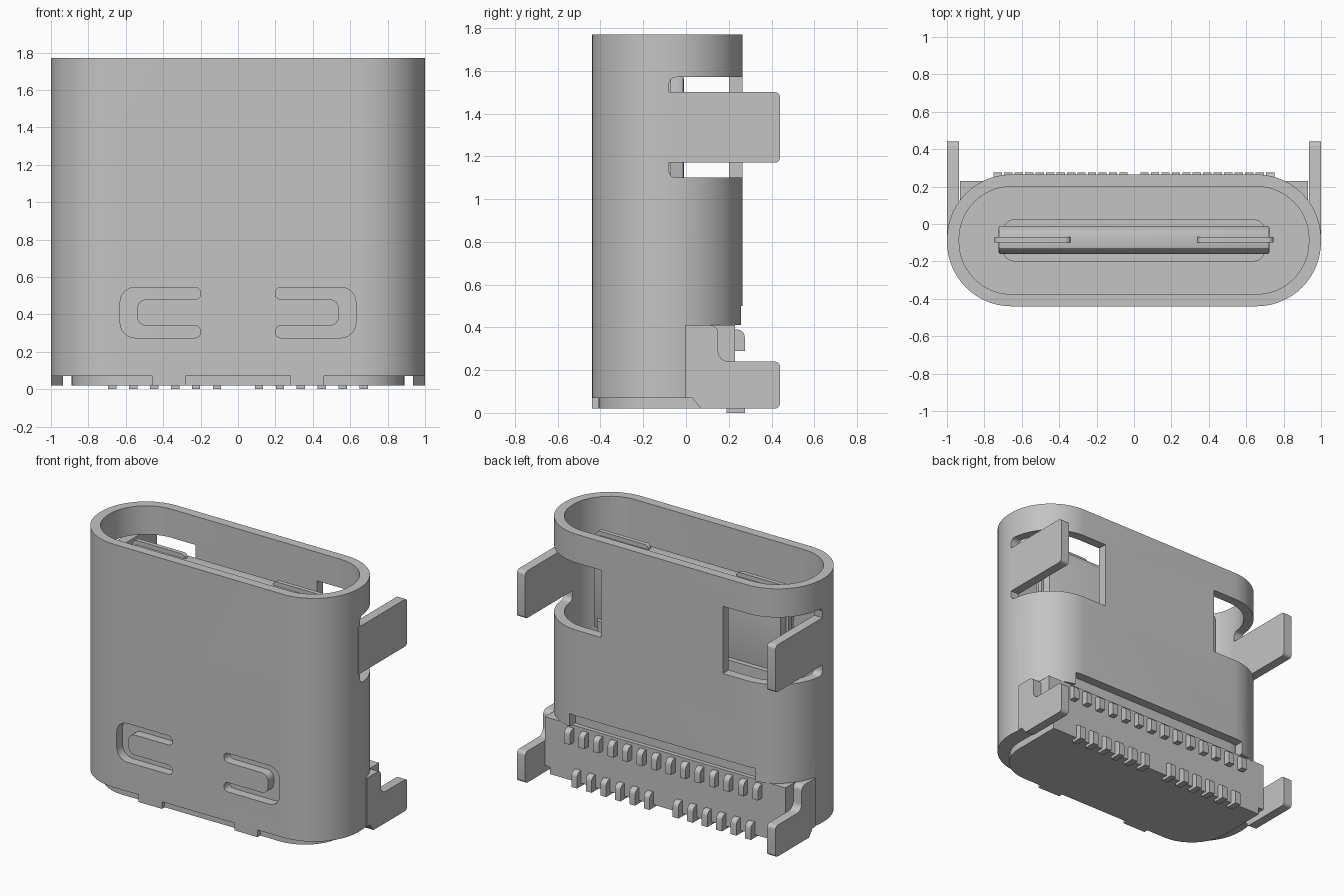
import bpy, bmesh, math
from mathutils import Vector

if "Cube" in bpy.data.objects:
    bpy.data.objects.remove(bpy.data.objects["Cube"], do_unlink=True)

metal = bpy.data.materials.new("plain grey")
metal.use_nodes = True
GREY = (0.55, 0.55, 0.55, 1)
metal.diffuse_color = GREY
metal.node_tree.nodes["Principled BSDF"].inputs["Base Color"].default_value = GREY
parts = []


def fillet(corners, n=6):
    """Outline from (a, b, radius) corners, rounding each one."""
    out = []
    for i, (a, b, r) in enumerate(corners):
        p = Vector((a, b))
        u = (Vector(corners[i - 1][:2]) - p).normalized()
        v = (Vector(corners[(i + 1) % len(corners)][:2]) - p).normalized()
        if r <= 0:
            out.append(p)
            continue
        half = u.angle(v) / 2
        c = p + (u + v).normalized() * (r / math.sin(half))
        t = r / math.tan(half)
        s, e = p + u * t - c, p + v * t - c
        sweep = s.angle_signed(e)
        a0 = math.atan2(s.y, s.x)
        for k in range(n + 1):
            ang = a0 - sweep * k / n
            out.append(c + Vector((math.cos(ang), math.sin(ang))) * r)
    return out


def rect(a0, a1, b0, b1, r=0, n=6):
    return fillet([(a0, b0, r), (a1, b0, r), (a1, b1, r), (a0, b1, r)], n)


def prism(name, pts, axis, lo, hi, bevel=0, keep=True):
    """Extrude an outline along an axis."""
    place = {"x": lambda p, h: (h, p[0], p[1]),
             "y": lambda p, h: (p[0], h, p[1]),
             "z": lambda p, h: (p[0], p[1], h)}[axis]
    bm = bmesh.new()
    low = [bm.verts.new(place(p, lo)) for p in pts]
    top = [bm.verts.new(place(p, hi)) for p in pts]
    bm.faces.new(low)
    bm.faces.new(top)
    for i in range(len(pts)):
        j = (i + 1) % len(pts)
        bm.faces.new((low[i], low[j], top[j], top[i]))
    bmesh.ops.recalc_face_normals(bm, faces=bm.faces)
    if bevel:
        bmesh.ops.bevel(bm, geom=bm.edges[:], offset=bevel, segments=2,
                        profile=0.5, affect="EDGES")
    me = bpy.data.meshes.new(name)
    bm.to_mesh(me)
    bm.free()
    me.materials.append(metal)
    ob = bpy.data.objects.new(name, me)
    bpy.context.collection.objects.link(ob)
    if keep:
        parts.append(ob)
    return ob


def cut(ob, pts, axis, lo, hi):
    """Subtract a prism from an object."""
    tool = prism("cutter", pts, axis, lo, hi, keep=False)
    tool.hide_render = True
    mod = ob.modifiers.new("cut", "BOOLEAN")
    mod.operation, mod.solver, mod.object = "DIFFERENCE", "EXACT", tool
    bpy.context.view_layer.objects.active = ob
    bpy.ops.object.modifier_apply(modifier=mod.name)
    bpy.data.objects.remove(tool, do_unlink=True)


def span(s, lo, hi):
    return sorted((s * lo, s * hi))


# Outer shell: rounded tube with rear opening, corner windows and spring slots
shell = prism("shell", rect(-1, 1, -0.44, 0.265, 0.345, 14), "z", 0.07, 1.77)
cut(shell, rect(-0.935, 0.935, -0.375, 0.2, 0.28, 14), "z", -0.1, 2)
cut(shell, rect(-0.72, 0.72, 0.1, 0.5), "z", 0, 0.5)
cut(shell, rect(0.0, 0.5, 0.0, 0.41), "x", -1.2, 1.2)
for s in (-1, 1):
    cut(shell, rect(-0.08, 0.6, 1.10, 1.57, 0.034), "x", *span(s, 0.47, 1.2))
    c_slot = [(0.20, 0.545, 0.03), (0.63, 0.545, 0.08), (0.63, 0.275, 0.08),
              (0.20, 0.275, 0.03), (0.20, 0.34, 0.03), (0.54, 0.34, 0.05),
              (0.54, 0.48, 0.05), (0.20, 0.48, 0.03)]
    cut(shell, fillet([(s * a, b, r) for a, b, r in c_slot]), "y", -0.6, -0.3)

# Mounting tabs on the sides and small feet along the front lower edge
lower = [(-0.002, 0.07, 0), (0.03, 0.07, 0), (0.07, 0.02, 0), (0.44, 0.02, 0.025),
         (0.44, 0.24, 0.025), (0.15, 0.24, 0.05), (0.15, 0.41, 0.035), (-0.002, 0.41, 0)]
for s, side in ((1, "left"), (-1, "right")):
    x = span(s, 0.935, 1)
    prism(side + "_upper_tab", fillet([(-0.1, 1.17, 0), (0.44, 1.17, 0.025),
          (0.44, 1.5, 0.025), (-0.1, 1.5, 0)]), "x", *x)
    prism(side + "_lower_tab", fillet(lower), "x", *x)
    a, b = span(s, 0.28, 0.46)
    prism(side + "_front_foot", rect(a, b, 0.02, 0.09), "y", -0.44, -0.376)

# Insulator: base plate, rear block and the inner floor
prism("base_plate", fillet([(-0.89, -0.41, 0.28), (0.89, -0.41, 0.28),
      (0.89, 0.23, 0), (-0.89, 0.23, 0)], 10), "z", 0.02, 0.08)
prism("rear_block", rect(-0.93, 0.93, 0.0, 0.23), "z", 0.07, 0.41)
prism("inner_floor", rect(-0.936, 0.936, -0.376, 0.201, 0.28, 14), "z", 0.07, 0.57)

# Centre tongue on its thicker stage, chamfered towards the tip
prism("tongue_stage", rect(-0.7, 0.7, -0.2, 0.025, 0.06), "z", 0.5, 1.07)
prism("tongue", [(-0.16, 1.0), (-0.01, 1.0), (-0.01, 1.57), (-0.04, 1.62),
      (-0.13, 1.62), (-0.16, 1.57)], "x", -0.725, 0.725, bevel=0.012)
for s, side in ((1, "left"), (-1, "right")):
    a, b = span(s, 0.34, 0.745)
    prism(side + "_latch_plate", rect(a, b, 1.0, 1.65, 0.03), "y", -0.1, -0.07)

# Two staggered rows of solder pins at the back
PITCH = 0.112
for i in range(14):
    x = (i - 6.5) * PITCH
    prism("upper_pin", fillet([(0.2, 0.29, 0), (0.275, 0.29, 0),
          (0.275, 0.39, 0.035), (0.2, 0.39, 0)], 4), "x", x - 0.022, x + 0.022)
for s in (-1, 1):
    for i in range(1, 7):
        x = s * i * PITCH
        prism("lower_pin", fillet([(0.19, 0.0, 0), (0.275, 0.0, 0),
              (0.275, 0.11, 0.035), (0.19, 0.11, 0)], 4), "x", x - 0.022, x + 0.022)

# Smooth the rounded walls, keep sharp edges
bpy.ops.object.select_all(action="DESELECT")
for ob in parts:
    ob.select_set(True)
bpy.context.view_layer.objects.active = shell
bpy.ops.object.shade_smooth_by_angle(angle=math.radians(30))
